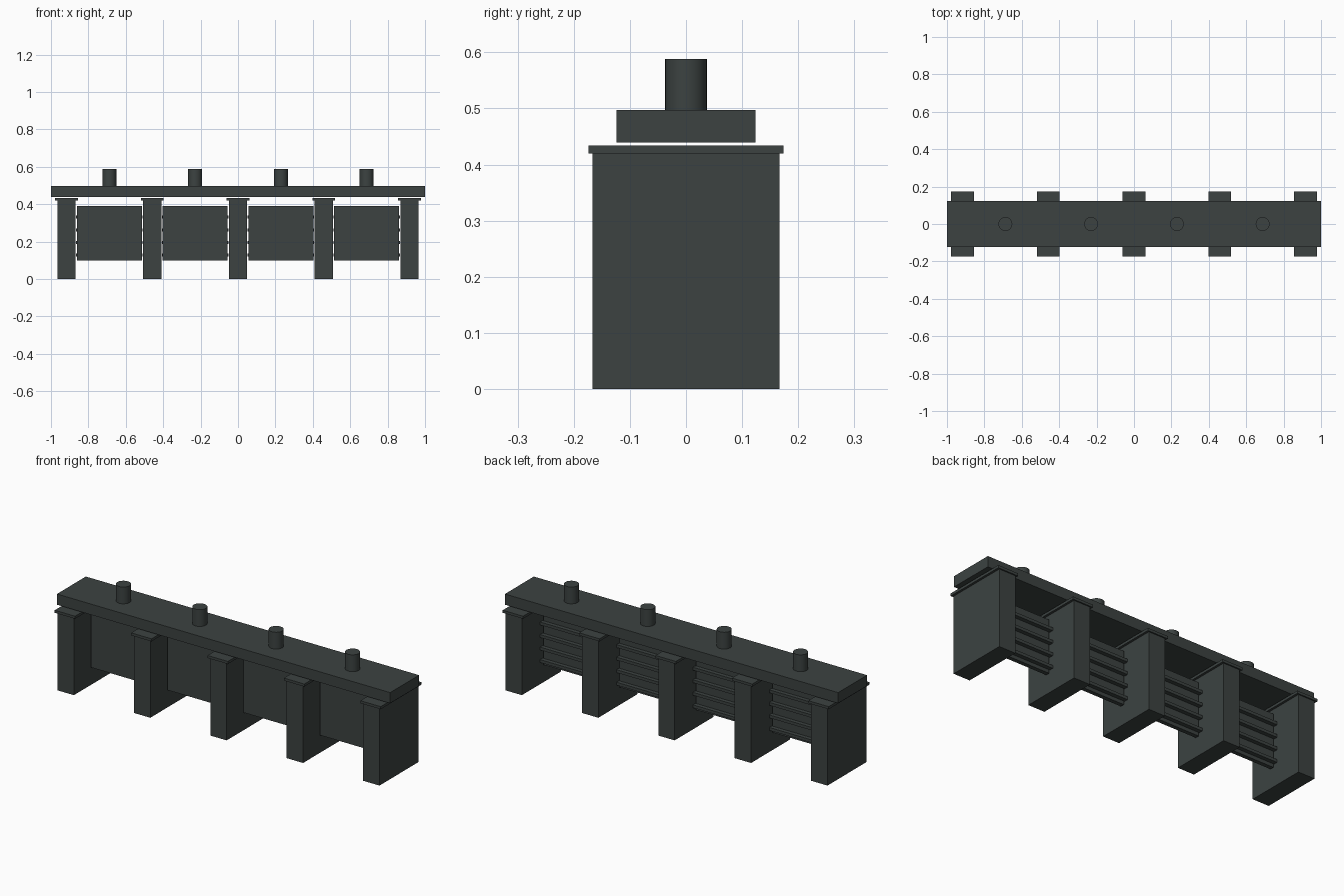
import bpy

if "Cube" in bpy.data.objects:
    bpy.data.objects.remove(bpy.data.objects["Cube"])

mat = bpy.data.materials.new("dark slate")
mat.diffuse_color = (0.045, 0.055, 0.053, 1)
mat.use_nodes = True
mat.node_tree.nodes["Principled BSDF"].inputs["Base Color"].default_value = mat.diffuse_color


def box(name, x0, x1, y0, y1, z0, z1):
    bpy.ops.mesh.primitive_cube_add(size=1, location=((x0 + x1) / 2, (y0 + y1) / 2, (z0 + z1) / 2))
    o = bpy.context.object
    o.name = name
    o.scale = (x1 - x0, y1 - y0, z1 - z0)
    bpy.ops.object.transform_apply(location=False, rotation=False, scale=True)
    o.data.materials.append(mat)


STEP = 0.4585

# Piers with thin caps
for i in range(5):
    x = (i - 2) * STEP
    box("pier", x - 0.049, x + 0.049, -0.167, 0.167, 0, 0.42)
    box("pier_cap", x - 0.061, x + 0.061, -0.174, 0.174, 0.42, 0.434)

# Bridge deck, floating just above the caps
box("deck", -1, 1, -0.124, 0.124, 0.439, 0.497)

# Sluice gates with back ribs, and a hoist drum over each
for i in range(4):
    x = (i - 1.5) * STEP
    box("gate", x - 0.174, x + 0.174, -0.03, -0.008, 0.1, 0.39)
    for k in range(4):
        z = 0.127 + k * 0.068
        box("gate_rib", x - 0.178, x + 0.178, -0.008, 0.014, z - 0.008, z + 0.008)
    bpy.ops.mesh.primitive_cylinder_add(vertices=32, radius=0.037, depth=0.091, location=(x, 0, 0.5425))
    drum = bpy.context.object
    drum.name = "hoist_drum"
    drum.data.materials.append(mat)
    bpy.ops.object.shade_smooth_by_angle()
